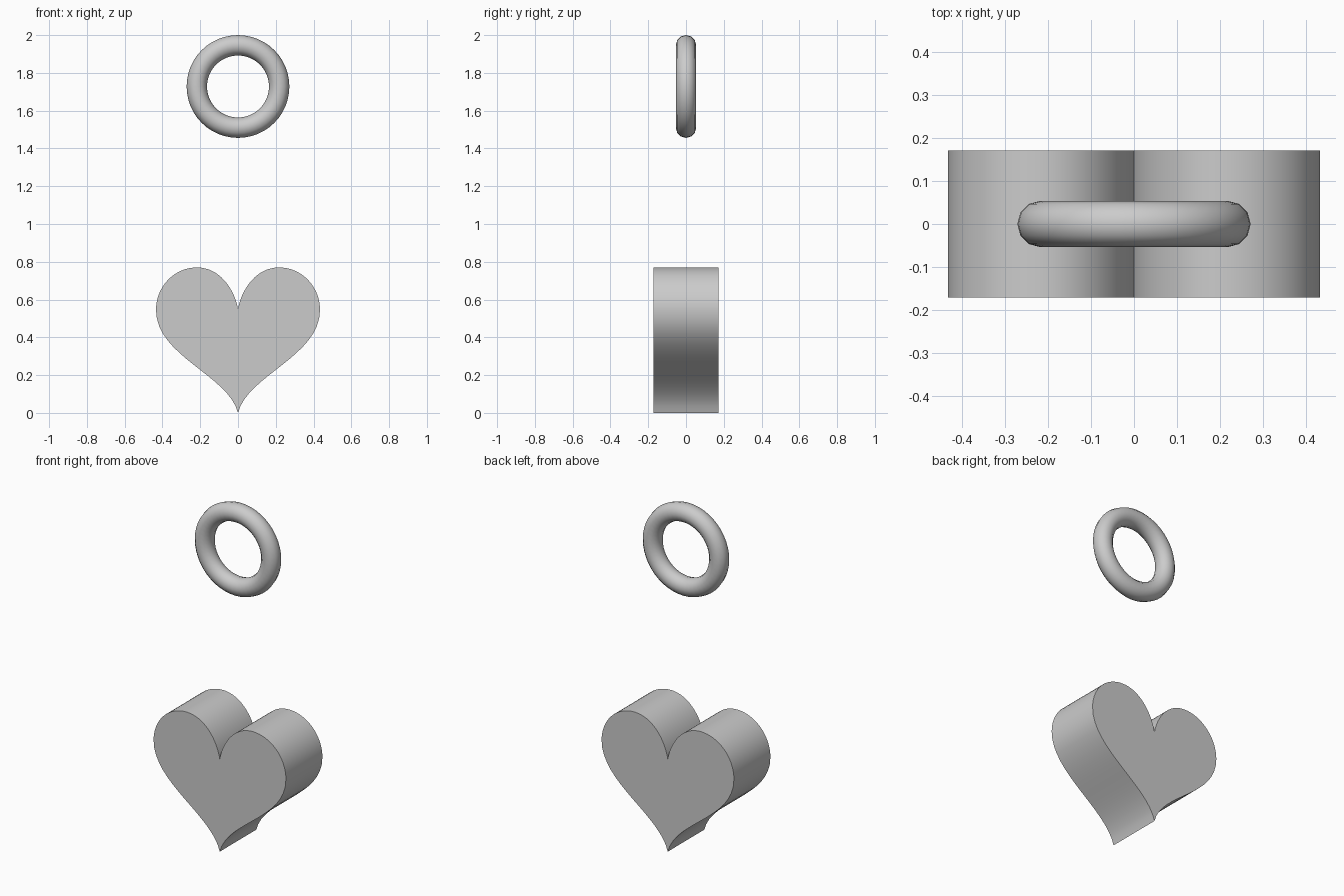
import bpy, bmesh, math
from mathutils import Vector
from mathutils.geometry import interpolate_bezier

if "Cube" in bpy.data.objects:
    bpy.data.objects.remove(bpy.data.objects["Cube"])

grey = bpy.data.materials.new("light_grey")
grey.diffuse_color = (0.6, 0.6, 0.6, 1)
grey.use_nodes = True
grey.node_tree.nodes["Principled BSDF"].inputs["Base Color"].default_value = grey.diffuse_color


def finish(obj, angle):
    obj.data.materials.append(grey)
    bpy.ops.object.select_all(action='DESELECT')
    obj.select_set(True)
    bpy.context.view_layer.objects.active = obj
    bpy.ops.object.shade_smooth_by_angle(angle=math.radians(angle))


# Heart pendant: right half outline from tip to notch, mirrored, then extruded
segments = [
    ((0, 0), (0.05, 0.20), (0.434, 0.30), (0.434, 0.545)),
    ((0.434, 0.545), (0.434, 0.67), (0.337, 0.77), (0.217, 0.77)),
    ((0.217, 0.77), (0.10, 0.77), (0.02, 0.66), (0, 0.55)),
]
half = []
for seg in segments:
    half += interpolate_bezier(*[Vector((x, 0, z)) for x, z in seg], 17)[:-1]
half.append(Vector((0, 0, 0.55)))
outline = half + [Vector((-p.x, 0, p.z)) for p in reversed(half[1:-1])]

depth = 0.171
bm = bmesh.new()
face = bm.faces.new([bm.verts.new((p.x, -depth, p.z)) for p in outline])
new = bmesh.ops.extrude_face_region(bm, geom=[face])["geom"]
bmesh.ops.translate(bm, vec=(0, 2 * depth, 0),
                    verts=[g for g in new if isinstance(g, bmesh.types.BMVert)])
bmesh.ops.recalc_face_normals(bm, faces=bm.faces)
mesh = bpy.data.meshes.new("heart")
bm.to_mesh(mesh)
bm.free()
heart = bpy.data.objects.new("heart", mesh)
bpy.context.collection.objects.link(heart)
finish(heart, 30)

# Hanging ring above the heart
bpy.ops.mesh.primitive_torus_add(major_radius=0.218, minor_radius=0.054,
                                 major_segments=48, minor_segments=12,
                                 location=(0, 0, 1.728),
                                 rotation=(math.pi / 2, 0, 0))
ring = bpy.context.object
ring.name = "ring"
finish(ring, 40)
